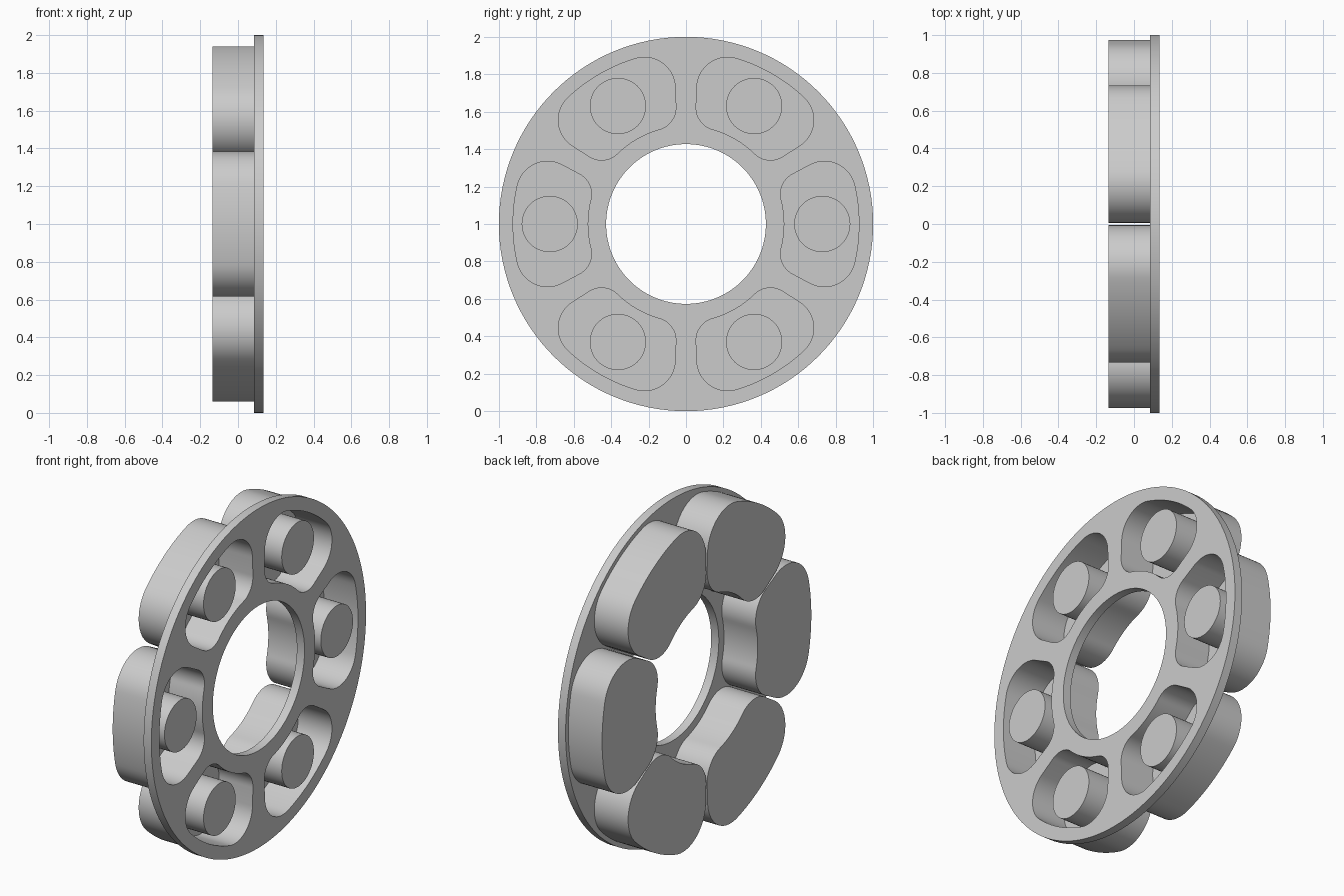
import bpy, bmesh
from math import sin, cos, pi, radians, atan2, hypot, acos

if "Cube" in bpy.data.objects:
    bpy.data.objects.remove(bpy.data.objects["Cube"])

BACK, PLATE_BACK, FRONT = -0.135, 0.085, 0.135
FLOOR = BACK + 0.05
WALL = 0.05
PIN_RADIUS, PIN_DISTANCE = 0.15, 0.728

grey = bpy.data.materials.new("plain grey")
grey.use_nodes = True
grey.diffuse_color = (0.6, 0.6, 0.6, 1)
grey.node_tree.nodes["Principled BSDF"].inputs["Base Color"].default_value = (0.6, 0.6, 0.6, 1)


def arc(cx, cy, r, a0, a1, n):
    return [(cx + r * cos(a0 + (a1 - a0) * i / n), cy + r * sin(a0 + (a1 - a0) * i / n))
            for i in range(n + 1)]


def circle(r, n, cx=0.0):
    return arc(cx, 0, r, 0, 2 * pi, n)[:-1]


def pocket_outline(grow):
    """Kidney outline on the radial axis, made of tangent arcs and grown outward."""
    ix, iy, ir = 0.625, 0.16, 0.12      # inner corner
    ox, oy, orad = 0.74, 0.17, 0.165    # outer corner
    inner_a, outer_a = atan2(iy, ix), atan2(oy, ox)
    dx, dy = ox - ix, oy - iy
    side = atan2(dy, dx) + acos((ir - orad) / hypot(dx, dy))
    half = arc(0, 0, hypot(ix, iy) - ir - grow, 0, inner_a, 8)
    half += arc(ix, iy, ir + grow, inner_a + pi, side, 14)[1:]
    half += arc(ox, oy, orad + grow, side, outer_a, 18)
    half += arc(0, 0, hypot(ox, oy) + orad + grow, outer_a, 0, 8)[1:]
    return half + [(u, -t) for u, t in half[-2:0:-1]]


def turn(points, angle):
    c, s = cos(angle), sin(angle)
    return [(u * c - t * s, u * s + t * c) for u, t in points]


def ring(bm, points, x):
    return [bm.verts.new((x, y, 1 + z)) for y, z in points]


def finish(name, bm):
    bmesh.ops.recalc_face_normals(bm, faces=bm.faces)
    mesh = bpy.data.meshes.new(name)
    bm.to_mesh(mesh)
    bm.free()
    mesh.materials.append(grey)
    obj = bpy.data.objects.new(name, mesh)
    bpy.context.collection.objects.link(obj)
    bpy.ops.object.select_all(action="DESELECT")
    obj.select_set(True)
    bpy.context.view_layer.objects.active = obj
    bpy.ops.object.shade_smooth_by_angle(angle=radians(30))


def loft(name, sections):
    """Closed solid through matching outlines, capped at both ends."""
    bm = bmesh.new()
    rings = [ring(bm, points, x) for points, x in sections]
    for a, b in zip(rings, rings[1:]):
        for i in range(len(a)):
            j = (i + 1) % len(a)
            bm.faces.new((a[i], a[j], b[j], b[i]))
    bm.faces.new(rings[0])
    bm.faces.new(rings[-1])
    finish(name, bm)


angles = [i * pi / 3 for i in range(6)]
cavity, shell = pocket_outline(0), pocket_outline(WALL)

# Flange: flat ring with a bore and six pocket openings
bm = bmesh.new()
edges = []
for outline in [circle(1, 128), circle(0.427, 96)] + [turn(cavity, a) for a in angles]:
    verts = ring(bm, outline, PLATE_BACK)
    edges += [bm.edges.new((v, verts[i - 1])) for i, v in enumerate(verts)]
bmesh.ops.triangle_fill(bm, edges=edges, use_beauty=True, normal=(1, 0, 0))
extruded = bmesh.ops.extrude_face_region(bm, geom=bm.faces[:])
top = [g for g in extruded["geom"] if isinstance(g, bmesh.types.BMVert)]
bmesh.ops.translate(bm, verts=top, vec=(FRONT - PLATE_BACK, 0, 0))
finish("flange", bm)

# Pocket cups behind the flange, each with a round pin flush with the front
for n, a in enumerate(angles, 1):
    inner, outer = turn(cavity, a), turn(shell, a)
    loft(f"pocket_cup_{n}", [(inner, FLOOR), (inner, PLATE_BACK),
                             (outer, PLATE_BACK), (outer, BACK)])
    pin = turn(circle(PIN_RADIUS, 48, PIN_DISTANCE), a)
    loft(f"pin_{n}", [(pin, FLOOR), (pin, FRONT)])
